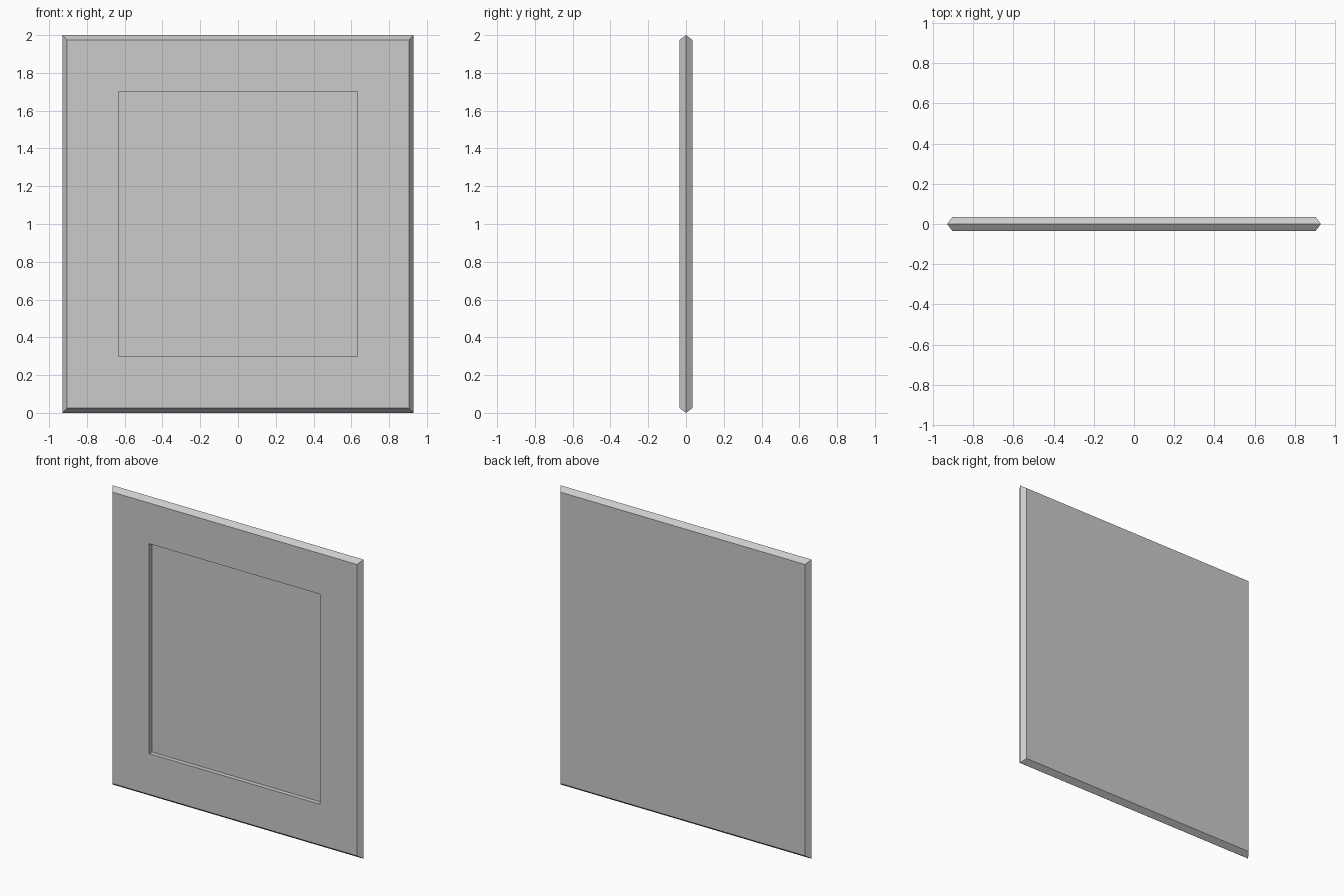
import bpy
import bmesh

cube = bpy.data.objects.get("Cube")
if cube:
    bpy.data.objects.remove(cube, do_unlink=True)

# Plain grey material
grey = bpy.data.materials.new("plain_grey")
grey.use_nodes = True
color = (0.6, 0.6, 0.6, 1)
grey.diffuse_color = color
grey.node_tree.nodes["Principled BSDF"].inputs["Base Color"].default_value = color

HALF_W, HALF_H = 0.93, 1.0
HALF_T = 0.035            # half thickness
BEVEL = 0.026             # how far the edge slopes inward
BORDER = 0.272            # flat frame around the recess
DEPTH = 0.03              # recess depth

bm = bmesh.new()


def ring(inset, y):
    """Rectangle of vertices, shrunk by inset, at depth y."""
    w, h = HALF_W - inset, HALF_H - inset
    corners = ((-w, -h), (w, -h), (w, h), (-w, h))
    return [bm.verts.new((x, y, z + HALF_H)) for x, z in corners]


# Rings from the back, over the pointed rim, to the recess floor
rings = [
    ring(BEVEL, HALF_T),
    ring(0, 0),
    ring(BEVEL, -HALF_T),
    ring(BEVEL + BORDER, -HALF_T),
    ring(BEVEL + BORDER, -HALF_T + DEPTH),
]
for a, b in zip(rings, rings[1:]):
    for i in range(4):
        j = (i + 1) % 4
        bm.faces.new((a[i], a[j], b[j], b[i]))
bm.faces.new(rings[0])
bm.faces.new(rings[-1])
bmesh.ops.recalc_face_normals(bm, faces=bm.faces)

mesh = bpy.data.meshes.new("recessed_panel")
bm.to_mesh(mesh)
bm.free()
mesh.materials.append(grey)
panel = bpy.data.objects.new("recessed_panel", mesh)
bpy.context.collection.objects.link(panel)
